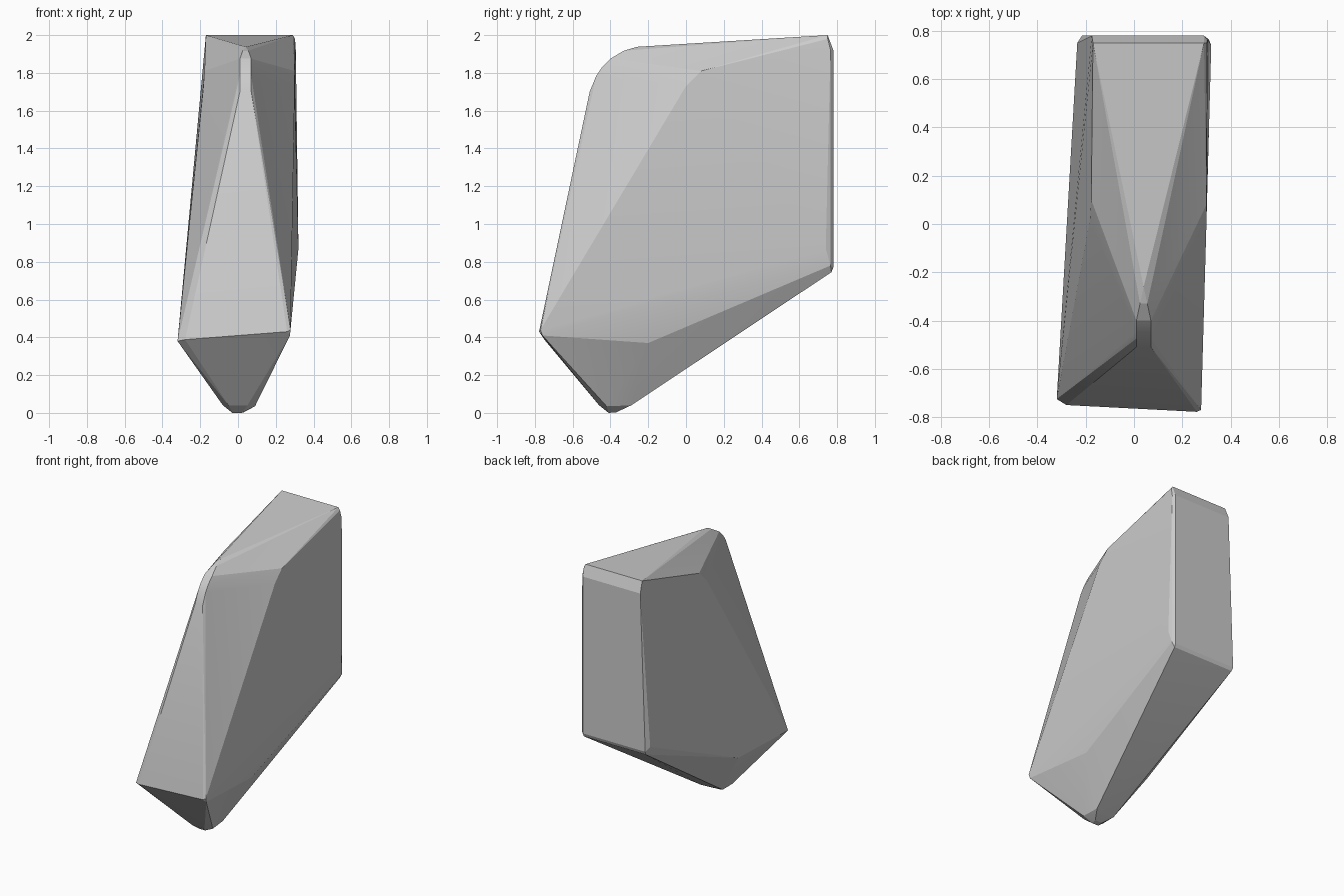
import bpy, bmesh

# Corner points of the faceted stone, grouped by region
foot = [(-.08, -.42, .04), (-.03, -.41, 0), (.02, -.41, 0), (.09, -.42, .035),
        (-.03, -.37, .003), (.03, -.37, .003), (-.08, -.31, .04), (.08, -.29, .04),
        (-.05, -.46, .04), (.05, -.46, .04)]
front_corners = [(-.32, -.725, .38), (-.28, -.75, .388), (-.315, -.72, .40),
                 (.26, -.778, .43), (.278, -.77, .44), (.275, -.76, .41)]
lower_sides = [(.25, -.2, .37), (.265, -.6, .405), (-.285, -.2, .37)]
shoulders = [(.30, 0, 1.73), (.30, .08, 1.81), (-.182, .02, 1.73), (-.177, .10, 1.81)]
back_corners = [(-.17, .75, 2), (.29, .75, 2), (-.175, .78, 1.92), (.29, .78, 1.92),
                (.302, .75, 1.98), (.306, .765, 1.92),
                (-.215, .78, .77), (.29, .78, .77), (-.21, .77, .745), (.29, .77, .745),
                (-.235, .75, .80), (.32, .74, .87), (.31, .765, .78)]

# Rounded bend of the narrow front ridge
ridge = [(x, y, z) for x in (.01, .07)
         for y, z in ((-.40, 1.875), (-.445, 1.83), (-.475, 1.785), (-.51, 1.70))]
ridge += [(.04, -.26, 1.938), (.025, -.33, 1.917), (.055, -.33, 1.917)]

# Wrap the corners in a convex skin
bm = bmesh.new()
for p in foot + front_corners + lower_sides + shoulders + back_corners + ridge:
    bm.verts.new(p)
hull = bmesh.ops.convex_hull(bm, input=bm.verts[:])
loose = [v for v in bm.verts if not v.link_faces]
bmesh.ops.delete(bm, geom=loose, context='VERTS')
bmesh.ops.recalc_face_normals(bm, faces=bm.faces[:])
mesh = bpy.data.meshes.new("faceted_stone")
bm.to_mesh(mesh)
bm.free()
stone = bpy.data.objects.new("faceted_stone", mesh)
bpy.context.collection.objects.link(stone)

# Soften only the shallow creases
bpy.context.view_layer.objects.active = stone
stone.select_set(True)
bpy.ops.object.shade_smooth_by_angle(angle=0.2)
